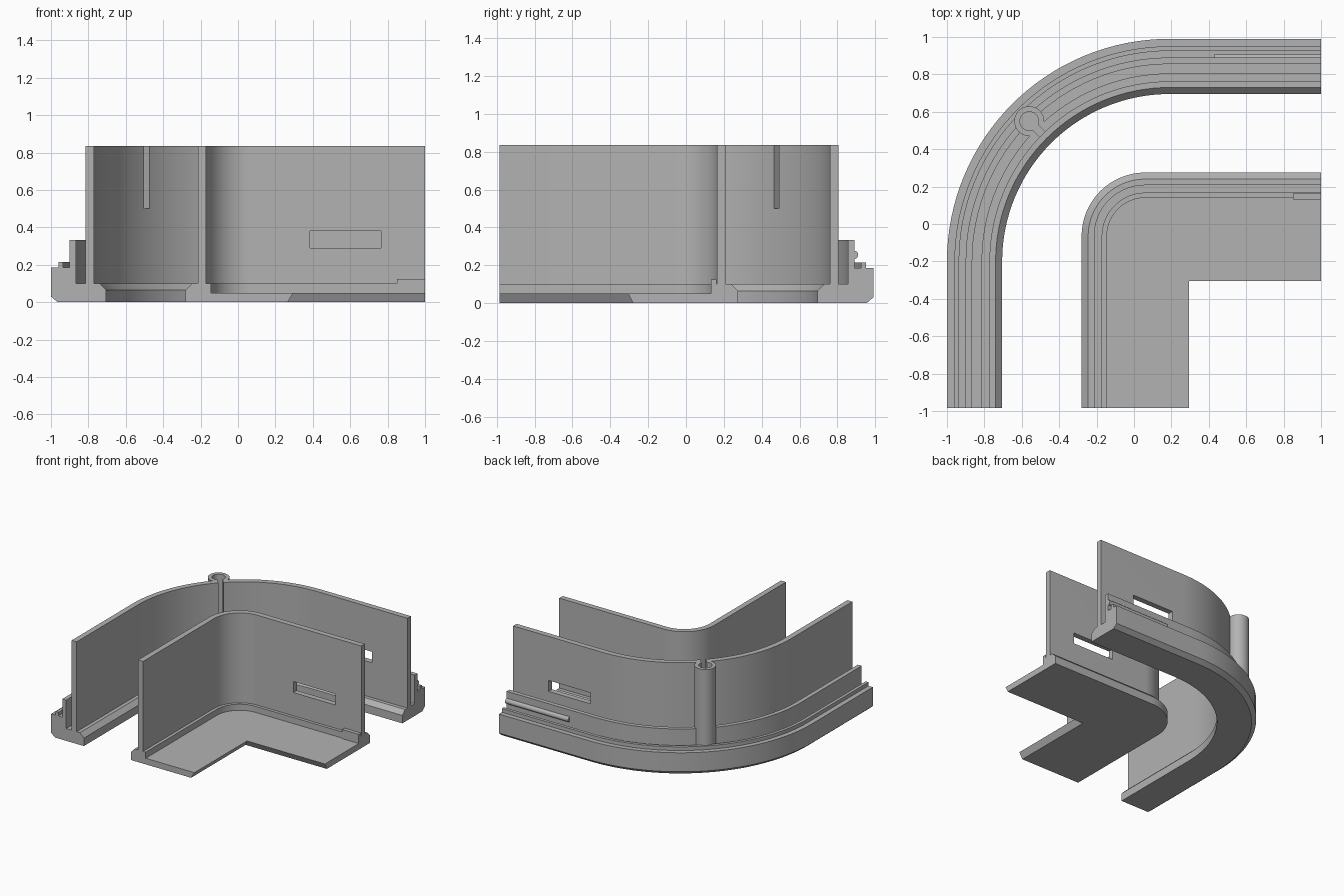
import bpy, bmesh, math
from mathutils import Matrix

if "Cube" in bpy.data.objects:
    bpy.data.objects.remove(bpy.data.objects["Cube"])

grey = bpy.data.materials.new("plain grey")
grey.diffuse_color = (0.45, 0.45, 0.45, 1)
grey.use_nodes = True
grey.node_tree.nodes["Principled BSDF"].inputs["Base Color"].default_value = grey.diffuse_color
END_X, END_Y, STEPS = 1.0, -0.985, 32


def finish(name, bm, smooth=True):
    bmesh.ops.recalc_face_normals(bm, faces=bm.faces)
    me = bpy.data.meshes.new(name)
    bm.to_mesh(me)
    bm.free()
    ob = bpy.data.objects.new(name, me)
    bpy.context.collection.objects.link(ob)
    me.materials.append(grey)
    return ob


def bend(cx, cy, r):
    """Plan line at distance r from the bend centre: leg, quarter turn, leg."""
    pts = [(cx - r, END_Y)]
    for i in range(STEPS + 1):
        a = math.pi - math.pi / 2 * i / STEPS
        pts.append((cx + r * math.cos(a), cy + r * math.sin(a)))
    return pts + [(END_X, cy + r)]


def sweep(name, profile, cx, cy):
    """Sweep an (x, z) section, drawn at the front end, around the corner."""
    bm = bmesh.new()
    rails = [[bm.verts.new((x, y, z)) for x, y in bend(cx, cy, cx - px)]
             for px, z in profile]
    n = len(rails)
    for k in range(n):
        a, b = rails[k], rails[(k + 1) % n]
        for i in range(len(a) - 1):
            bm.faces.new((a[i], a[i + 1], b[i + 1], b[i]))
    bm.faces.new([r[0] for r in rails])
    bm.faces.new([r[-1] for r in rails])
    return finish(name, bm)


def box(name, lo, hi, turn=None):
    bm = bmesh.new()
    bmesh.ops.create_cube(bm, size=1)
    for v in bm.verts:
        v.co = [l + (c + 0.5) * (h - l) for c, l, h in zip(v.co, lo, hi)]
    if turn:
        bm.transform(turn)
    return finish(name, bm)


def cylinder(name, r, length, matrix):
    bm = bmesh.new()
    bmesh.ops.create_cone(bm, cap_ends=True, segments=32, radius1=r, radius2=r,
                          depth=length, matrix=matrix)
    return finish(name, bm)


def boolean(target, tool, op):
    m = target.modifiers.new(tool.name, 'BOOLEAN')
    m.object, m.operation, m.solver = tool, op, 'EXACT'
    bpy.context.view_layer.objects.active = target
    bpy.ops.object.modifier_apply(modifier=m.name)
    bpy.data.objects.remove(tool)


# Outer rail: chamfered foot, lip, rib, groove and tall wall
OX, OY = 0.19, -0.2
outer = sweep("outer_rail", [
    (-0.705, 0), (-0.965, 0), (-1, 0.03), (-1, 0.185), (-0.96, 0.185),
    (-0.96, 0.215), (-0.935, 0.215), (-0.935, 0.185), (-0.90, 0.185),
    (-0.90, 0.333), (-0.865, 0.333), (-0.865, 0.1), (-0.815, 0.1),
    (-0.815, 0.835), (-0.77, 0.835), (-0.77, 0.1), (-0.74, 0.1),
    (-0.705, 0.065)], OX, OY)

# Screw post on the bend, with its bore and slit
PX, PY = -0.56, 0.55
post = cylinder("screw_post", 0.08, 0.785, Matrix.Translation((PX, PY, 0.4425)))
boolean(outer, post, 'UNION')
bore = cylinder("bore", 0.05, 0.5, Matrix.Translation((PX, PY, 0.75)))
boolean(outer, bore, 'DIFFERENCE')
turn = Matrix.Translation((PX, PY, 0)) @ Matrix.Rotation(-math.pi / 4, 4, 'Z')
slit = box("slit", (0, -0.02, 0.5), (0.2, 0.02, 1), turn)
boolean(outer, slit, 'DIFFERENCE')
boolean(outer, box("outer_slot", (0.30, 0.7, 0.385), (0.68, 0.84, 0.475)), 'DIFFERENCE')

# Snap bead on the outside of the rib
bead = cylinder("snap_bead", 0.022, 0.57, Matrix.Translation((0.715, 0.888, 0.255))
                @ Matrix.Rotation(math.pi / 2, 4, 'Y'))

# Inner rail: chamfered flange, tall wall and low ledge
IX, IY = 0.06, -0.065
inner = sweep("inner_rail", [
    (-0.145, 0), (-0.28, 0), (-0.28, 0.065), (-0.245, 0.1), (-0.215, 0.1),
    (-0.215, 0.835), (-0.17, 0.835), (-0.17, 0.1), (-0.145, 0.1)], IX, IY)
boolean(inner, box("inner_slot", (0.385, 0.1, 0.29), (0.765, 0.3, 0.38)), 'DIFFERENCE')

# Raised end of the ledge
stop = box("ledge_stop", (0.85, 0.132, 0.05), (1, 0.162, 0.125))

# Floor plate with an undercut inside edge
bm = bmesh.new()
edge = bend(IX, IY, IX + 0.145)
top = [bm.verts.new((x, y, 0.05)) for x, y in
       edge + [(END_X, -0.305), (0.295, -0.305), (0.295, END_Y)]]
low = [bm.verts.new((x, y, 0)) for x, y in
       edge + [(END_X, -0.28), (0.265, -0.28), (0.265, END_Y)]]
bm.faces.new(top)
bm.faces.new(low)
for i in range(len(top)):
    j = (i + 1) % len(top)
    bm.faces.new((top[i], top[j], low[j], low[i]))
plate = finish("floor_plate", bm)

# Smooth the bends while keeping the edges sharp
for ob in (outer, inner, bead):
    bpy.ops.object.select_all(action='DESELECT')
    ob.select_set(True)
    bpy.context.view_layer.objects.active = ob
    bpy.ops.object.shade_smooth_by_angle(angle=math.radians(30))
